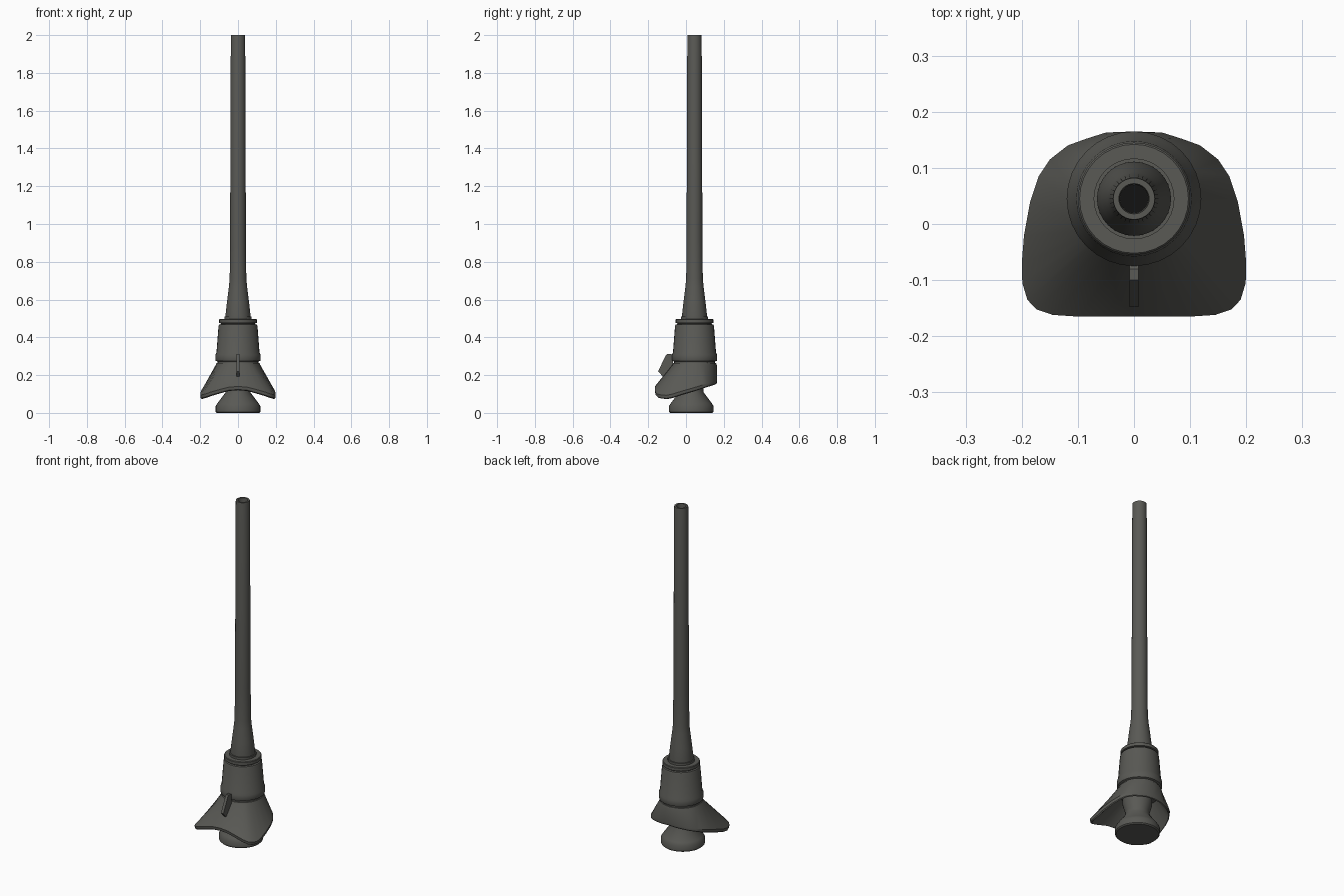
import bpy, bmesh, math
from math import sin, cos, pi, radians

cube = bpy.data.objects.get("Cube")
if cube:
    bpy.data.objects.remove(cube, do_unlink=True)

AXIS_Y = 0.045
SIDES = 32


def material(name, colour):
    mat = bpy.data.materials.new(name)
    mat.use_nodes = True
    mat.diffuse_color = colour
    bsdf = next(n for n in mat.node_tree.nodes if n.type == 'BSDF_PRINCIPLED')
    bsdf.inputs["Base Color"].default_value = colour
    return mat


gunmetal = material("dark grey", (0.1, 0.1, 0.09, 1))
shadow_black = material("bore black", (0.006, 0.006, 0.006, 1))


def finish(name, bm, mat):
    bmesh.ops.recalc_face_normals(bm, faces=bm.faces)
    mesh = bpy.data.meshes.new(name)
    bm.to_mesh(mesh)
    bm.free()
    mesh.materials.append(mat)
    mesh.shade_smooth()
    mesh.set_sharp_from_angle(angle=radians(32))
    obj = bpy.data.objects.new(name, mesh)
    bpy.context.collection.objects.link(obj)
    return obj


def loft(name, rings, mat):
    """Skin a list of closed point rings and cap both ends."""
    bm = bmesh.new()
    rows = [[bm.verts.new(p) for p in ring] for ring in rings]
    count = len(rows[0])
    for a, b in zip(rows, rows[1:]):
        for i in range(count):
            j = (i + 1) % count
            bm.faces.new((a[i], a[j], b[j], b[i]))
    bm.faces.new(rows[0])
    bm.faces.new(rows[-1])
    return finish(name, bm, mat)


def turned(name, profile, mat=gunmetal, y=AXIS_Y):
    """Lathe a list of (radius, height) about a vertical axis."""
    angles = [2 * pi * i / SIDES for i in range(SIDES)]
    return loft(name, [[(r * cos(a), y + r * sin(a), z) for a in angles]
                       for r, z in profile], mat)


# Foot with a waisted neck
turned("foot", [(0.112, 0), (0.118, 0.006), (0.118, 0.036), (0.108, 0.052),
                (0.066, 0.108), (0.064, 0.13), (0.078, 0.18), (0.078, 0.24)], y=0.028)

# Lower sleeve with its band
turned("sleeve", [(0.108, 0.24), (0.108, 0.272), (0.118, 0.276), (0.12, 0.284),
                  (0.12, 0.308), (0.114, 0.32), (0.103, 0.46), (0.1, 0.468),
                  (0.09, 0.47), (0.09, 0.48)])

# Stepped ring on top of the sleeve
turned("collar_ring", [(0.09, 0.474), (0.1, 0.477), (0.1, 0.494), (0.097, 0.497),
                       (0.072, 0.497), (0.072, 0.51), (0.06, 0.51)])

# Flared hollow barrel
turned("barrel", [(0.066, 0.49), (0.066, 0.52), (0.058, 0.59), (0.048, 0.67),
                  (0.044, 0.71), (0.042, 0.9), (0.038, 1.994), (0.037, 2.0),
                  (0.027, 2.0), (0.025, 1.98), (0.025, 1.7)])
turned("bore_floor", [(0.0249, 1.7), (0.0249, 1.705)], shadow_black)

# Saddle-shaped guard: half outline from back to front as (x, y, lower edge height)
half = [(0, 0.165, 0.155), (0.05, 0.163, 0.152), (0.085, 0.152, 0.148),
        (0.118, 0.14, 0.144), (0.15, 0.115, 0.137), (0.17, 0.085, 0.127),
        (0.185, 0.04, 0.113), (0.196, -0.02, 0.096), (0.2, -0.07, 0.08),
        (0.199, -0.105, 0.073), (0.19, -0.135, 0.076), (0.174, -0.152, 0.08),
        (0.145, -0.162, 0.09), (0.1, -0.165, 0.103), (0.05, -0.165, 0.116),
        (0, -0.165, 0.12)]
outline = half + [(-x, y, z) for x, y, z in half[-2:0:-1]]


def guard_circle(radius, z):
    ring = []
    for x, y, _ in outline:
        a = math.atan2(y - AXIS_Y, x)
        ring.append((radius * cos(a), AXIS_Y + radius * sin(a), z))
    return ring


def guard_edge(scale, lift):
    return [(x * scale, AXIS_Y + (y - AXIS_Y) * scale, z + lift) for x, y, z in outline]


loft("guard", [guard_circle(0.105, 0.266), guard_circle(0.114, 0.264),
               guard_circle(0.118, 0.254), guard_edge(1, 0.02),
               guard_edge(0.99, 0.004), guard_edge(0.96, 0),
               guard_edge(0.92, 0.012), guard_circle(0.1, 0.225)], gunmetal)

# Slanted tab on the front of the guard
tab = [(-0.148, 0.22), (-0.12, 0.19), (-0.07, 0.24), (-0.07, 0.305),
       (-0.08, 0.312), (-0.1, 0.312), (-0.108, 0.302)]
loft("front_tab", [[(x, y, z) for y, z in tab] for x in (-0.008, 0.008)], gunmetal)
